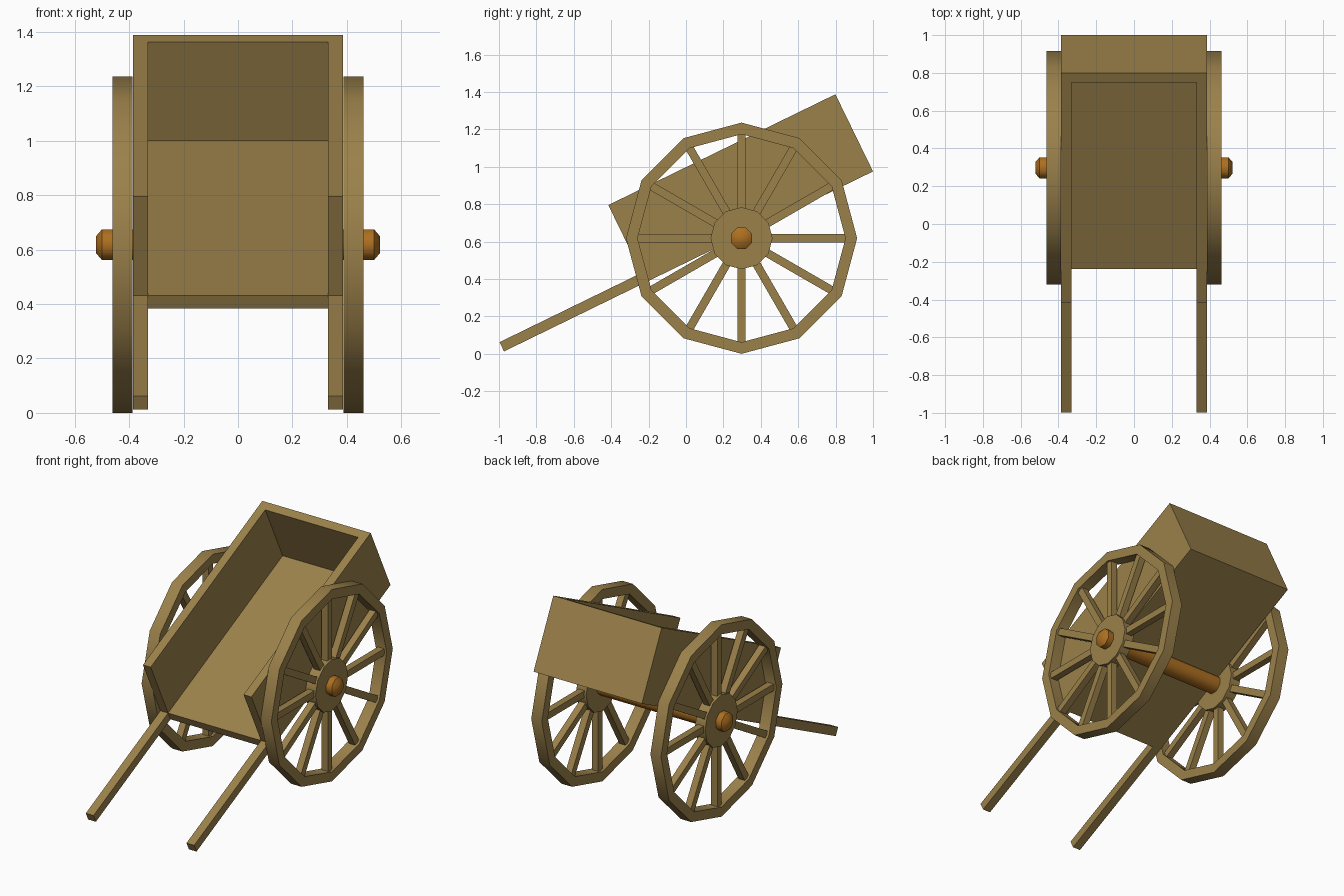
import bpy, bmesh, math
from mathutils import Matrix, Vector

if "Cube" in bpy.data.objects:
    bpy.data.objects.remove(bpy.data.objects["Cube"])


def material(name, rgb):
    m = bpy.data.materials.new(name)
    m.diffuse_color = (*rgb, 1)
    m.use_nodes = True
    m.node_tree.nodes["Principled BSDF"].inputs["Base Color"].default_value = m.diffuse_color
    return m


WOOD = material("wood", (0.33, 0.22, 0.07))
AXLE = material("orange brown wood", (0.42, 0.16, 0.015))


def finish(name, bm, mat, smooth=None):
    bmesh.ops.recalc_face_normals(bm, faces=bm.faces[:])
    me = bpy.data.meshes.new(name)
    bm.to_mesh(me)
    bm.free()
    me.materials.append(mat)
    ob = bpy.data.objects.new(name, me)
    bpy.context.collection.objects.link(ob)
    if smooth:
        bpy.ops.object.select_all(action='DESELECT')
        ob.select_set(True)
        bpy.context.view_layer.objects.active = ob
        bpy.ops.object.shade_smooth_by_angle(angle=math.radians(smooth))
    return ob


def add_box(bm, lo, hi, mat=Matrix()):
    lo, hi = Vector(lo), Vector(hi)
    m = mat @ Matrix.Translation((lo + hi) / 2) @ Matrix.Diagonal((*(hi - lo), 1))
    bmesh.ops.create_cube(bm, size=1, matrix=m)


def lathe(bm, profile, sides, centre, closed, phase=0.0):
    """Revolve (x, radius) points around the x axis."""
    rings = []
    for i in range(sides):
        a = 2 * math.pi * (i + phase) / sides
        rings.append([bm.verts.new((x, centre[0] + r * math.cos(a), centre[1] + r * math.sin(a)))
                      for x, r in profile])
    n = len(profile)
    for i in range(sides):
        p, q = rings[i], rings[(i + 1) % sides]
        for j in range(n if closed else n - 1):
            k = (j + 1) % n
            bm.faces.new((p[j], p[k], q[k], q[j]))
    if not closed:
        bm.faces.new([r[0] for r in rings])
        bm.faces.new([r[-1] for r in rings])


# Tilted cart frame: origin at rear bottom edge, +y backwards along the bed
TILT = Matrix.Translation((0, 1.0, 0.975)) @ Matrix.Rotation(math.radians(26), 4, 'X')
W, T, L, H = 0.386, 0.055, 1.351, 0.459

# Bed floor and tail board
bm = bmesh.new()
add_box(bm, (-W + T, -L, 0), (W - T, -T, T), TILT)
finish("bed_floor", bm, WOOD)
bm = bmesh.new()
add_box(bm, (-W + T, -T, 0), (W - T, 0, H), TILT)
finish("tail_board", bm, WOOD)

# Wheel centre (y, z)
C = (0.297, 0.618)
R, RIM_IN, HUB = 0.618, 0.556, 0.166

for s, side in ((-1, "left"), (1, "right")):
    # Side wall
    x0, x1 = sorted((s * (W - T), s * W))
    bm = bmesh.new()
    add_box(bm, (x0, -L, 0), (x1, 0, H), TILT)
    finish(side + "_wall", bm, WOOD)
    # Pull shaft
    bm = bmesh.new()
    add_box(bm, (x0, -2.195, 0), (x1, -L, T), TILT)
    finish(side + "_shaft", bm, WOOD)
    # Wheel rim
    a, b = s * 0.387, s * 0.462
    bm = bmesh.new()
    lathe(bm, [(a, RIM_IN), (b, RIM_IN), (b, R), (a, R)], 12, C, True)
    finish(side + "_rim", bm, WOOD, 35)
    # Hub
    bm = bmesh.new()
    lathe(bm, [(a, HUB), (s * 0.46, HUB)], 12, C, False)
    finish(side + "_hub", bm, WOOD, 35)
    # Spokes
    bm = bmesh.new()
    for i in range(12):
        m = Matrix.Translation((s * 0.425, *C)) @ Matrix.Rotation(i * math.pi / 6, 4, 'X')
        add_box(bm, (-0.022, -0.022, 0.13), (0.022, 0.022, RIM_IN + 0.01), m)
    finish(side + "_spokes", bm, WOOD)

# Axle with tapered ends
bm = bmesh.new()
lathe(bm, [(-0.522, 0.033), (-0.50, 0.061), (0.50, 0.061), (0.522, 0.033)], 8, C, False, 0.5)
finish("axle", bm, AXLE, 46)
